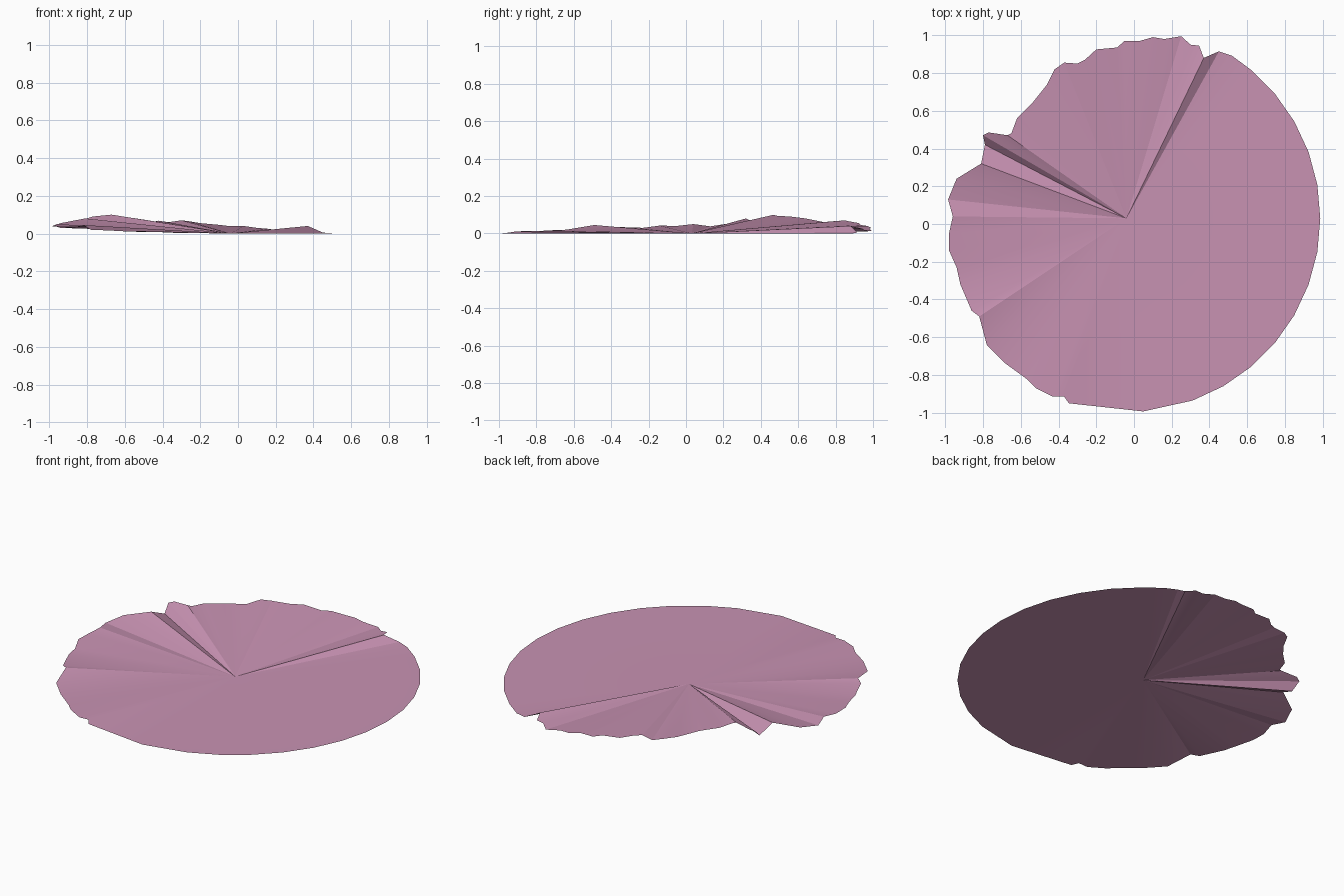
import bpy
import bmesh
import math
from mathutils import Vector

default_cube = bpy.data.objects.get("Cube")
if default_cube:
    bpy.data.objects.remove(default_cube, do_unlink=True)

CENTRE = Vector((-0.04, 0.03, 0.0))
RADIUS = 1.027


def make_material(name, colour):
    material = bpy.data.materials.new(name)
    material.use_nodes = True
    material.diffuse_color = colour
    shader = material.node_tree.nodes["Principled BSDF"]
    shader.inputs["Base Color"].default_value = colour
    shader.inputs["Roughness"].default_value = 0.8
    return material


def smooth_edge():
    """Flat circular part of the rim, running counterclockwise."""
    angles = [-85, *range(-70, 51, 10), 57]
    points = []
    for degrees in angles:
        angle = math.radians(degrees)
        direction = Vector((math.cos(angle), math.sin(angle), 0.0))
        points.append(CENTRE + RADIUS * direction)
    return points


# Gathered back rim, from the first sharp fold to the tall pleat
gathered_back = [
    (.45, .915, .005), (.37, .88, .04), (.345, .945, .025), (.3, .95, .02),
    (.25, .995, .012), (.16, .98, .025), (.1, .99, .03), (.03, .97, .04),
    (-.05, .97, .04), (-.09, .935, .045), (-.2, .925, .055), (-.26, .87, .065),
    (-.3, .85, .07), (-.37, .855, .06), (-.42, .82, .068), (-.46, .74, .06),
    (-.54, .64, .08), (-.62, .56, .09), (-.65, .48, .095), (-.67, .47, .1),
]

# Pleated side rim, from the tall pleat round to the front
pleated_side = [
    (-.77, .485, .09), (-.8, .47, .08), (-.79, .42, .035), (-.81, .32, .08),
    (-.94, .24, .055), (-.985, .13, .038), (-.96, .04, .05), (-.98, -.05, .04),
    (-.98, -.14, .042), (-.94, -.23, .03), (-.92, -.32, .033), (-.86, -.46, .036),
    (-.82, -.49, .045), (-.78, -.64, .02), (-.68, -.74, .016), (-.57, -.82, .01),
    (-.52, -.87, .013), (-.43, -.915, .008), (-.37, -.915, .01), (-.345, -.95, .004),
]


def build_fan_sheet(name, rim_points, material):
    """Join every rim edge to the centre with one triangle."""
    mesh = bpy.data.meshes.new(name)
    bm = bmesh.new()
    hub = bm.verts.new(CENTRE)
    rim = [bm.verts.new(point) for point in rim_points]
    for current, following in zip(rim, rim[1:] + rim[:1]):
        bm.faces.new((hub, current, following))
    bm.to_mesh(mesh)
    bm.free()
    mesh.materials.append(material)
    sheet = bpy.data.objects.new(name, mesh)
    bpy.context.scene.collection.objects.link(sheet)
    return sheet


# One thin sheet of folded cloth
dusty_pink = make_material("dusty_pink", (0.58, 0.29, 0.45, 1.0))
rim_points = smooth_edge() + gathered_back + pleated_side
folded_disc = build_fan_sheet("folded_disc", rim_points, dusty_pink)

# Soft pleats with the sharper creases kept
bpy.ops.object.select_all(action="DESELECT")
folded_disc.select_set(True)
bpy.context.view_layer.objects.active = folded_disc
bpy.ops.object.shade_smooth_by_angle(angle=math.radians(15))
